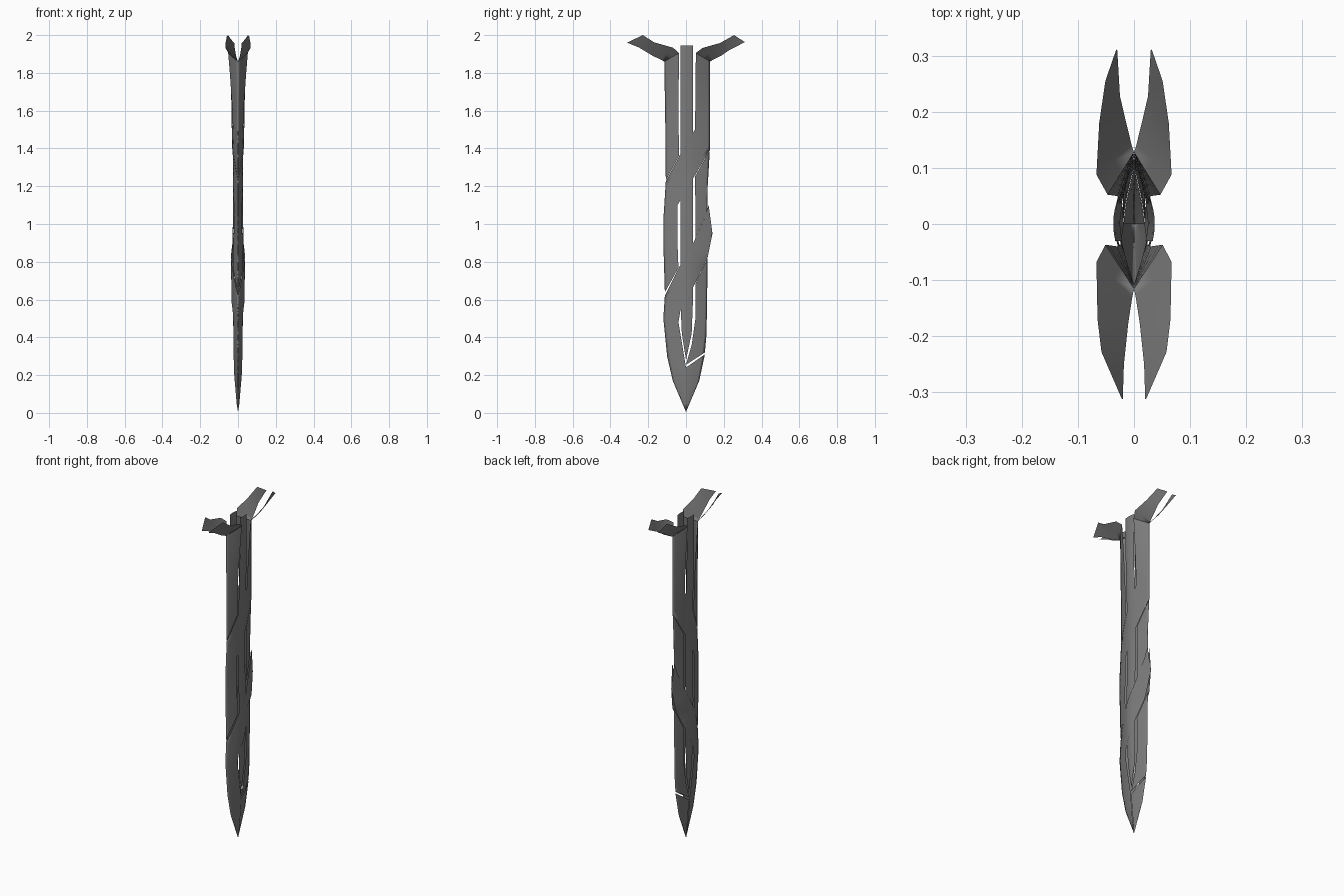
import bpy, bmesh
from mathutils import Vector

if "Cube" in bpy.data.objects:
    bpy.data.objects.remove(bpy.data.objects["Cube"])

# Profiles of the sheath: z against half width and front/back edge positions
WIDTH = [(0, 0), (.2, .017), (.5, .029), (.7, .034), (.85, .034), (1, .028),
         (1.3, .027), (1.6, .039), (1.86, .06), (1.91, .066), (2, .066)]
FRONT = [(.01, 0), (.17, .07), (.3, .1), (.5, .12), (.62, .112), (.9, .12),
         (1.02, .12), (1.22, .107), (1.86, .115), (2, .115)]
BACK = [(.01, 0), (.17, .07), (.31, .1), (.47, .11), (.82, .115), (1.1, .115),
        (1.4, .128), (1.86, .128), (2, .128)]

# Dark grey metal
DARK = bpy.data.materials.new("dark_metal")
DARK.diffuse_color = (.2, .2, .2, 1)
DARK.use_nodes = True
DARK.node_tree.nodes["Principled BSDF"].inputs["Base Color"].default_value = DARK.diffuse_color


def lookup(table, z):
    for (a, u), (b, v) in zip(table, table[1:]):
        if z <= b:
            return u + (v - u) * max(0, z - a) / (b - a)
    return table[-1][1]


def on_lens(y, z, offset=0, back_edge=0):
    """Put a side-view point on the pointed-oval surface of the sheath."""
    edge = lookup(FRONT, z) if y < 0 else max(back_edge, lookup(BACK, z))
    t = abs(y) / max(edge, 1e-4)
    if t > .97 or z < .02:
        return Vector((0, y, z))
    return Vector(((lookup(WIDTH, z) + offset) * (1 - t ** 1.4), y, z))


def on_strip(y, z):
    """The centre strip stays slimmer than the flaring mouth."""
    p = on_lens(y, z, -.002)
    p.x = min(p.x, .037 - 4 * y * y)
    return p


def sheet(name, rows, place, cols=6, sub=3):
    """Loft between paired edge points, mirrored across x."""
    fine = []
    for (a, b), (c, d) in zip(rows, rows[1:]):
        for k in range(sub):
            f = k / sub
            fine.append((Vector(a).lerp(Vector(c), f), Vector(b).lerp(Vector(d), f)))
    fine.append((Vector(rows[-1][0]), Vector(rows[-1][1])))
    bm = bmesh.new()
    grid = [[bm.verts.new(place(*a.lerp(b, i / cols))) for i in range(cols + 1)]
            for a, b in fine]
    for r, s in zip(grid, grid[1:]):
        for i in range(cols):
            bm.faces.new((r[i], r[i + 1], s[i + 1], s[i]))
    bmesh.ops.remove_doubles(bm, verts=bm.verts, dist=.0005)
    bm.normal_update()
    if sum(f.normal.x * f.calc_area() for f in bm.faces) < 0:
        bmesh.ops.reverse_faces(bm, faces=bm.faces)
    me = bpy.data.meshes.new(name)
    bm.to_mesh(me)
    bm.free()
    me.materials.append(DARK)
    ob = bpy.data.objects.new(name, me)
    bpy.context.collection.objects.link(ob)
    mod = ob.modifiers.new("mirror", 'MIRROR')
    mod.merge_threshold = .001
    bpy.context.view_layer.objects.active = ob
    bpy.ops.object.select_all(action='DESELECT')
    ob.select_set(True)
    bpy.ops.object.shade_smooth_by_angle(angle=.6)
    return ob


# Tip, back half
sheet("tip_back", [((0, .005), (0, .005)), ((0, .13), (.07, .17)), ((0, .24), (.1, .31))], on_lens)
# Lower front strand that sweeps over to the back
sheet("lower_wrap", [((0, .005), (0, .005)), ((-.07, .17), (0, .13)), ((-.1, .3), (0, .24)),
                     ((-.12, .5), (-.04, .48)), ((-.112, .62), (-.03, .54)),
                     ((-.04, .765), (.01, .61)), ((.03, .88), (.06, .71)),
                     ((.1, 1.035), (.115, .825)), ((.12, 1.1), (.14, .95))],
      lambda y, z: on_lens(y, z, .003, .142 if z > .8 else 0))
# Back strand between tip and lower wrap
sheet("lower_back_strand", [((0, .255), (.1, .32)), ((.03, .36), (.108, .41)),
                            ((.05, .5), (.11, .5)), ((.05, .685), (.115, .822))], on_lens)
# Middle front strand that sweeps over and becomes the upper back strand
sheet("upper_wrap", [((-.112, .638), (-.04, .768)), ((-.12, .9), (-.045, .9)),
                     ((-.12, 1.02), (-.045, 1.02)), ((-.107, 1.225), (-.045, 1.1)),
                     ((-.03, 1.37), (.04, 1.245)), ((.047, 1.5), (.128, 1.395)),
                     ((.05, 1.65), (.128, 1.63)), ((.052, 1.905), (.128, 1.86))], on_lens)
# Middle back strand
sheet("middle_back_strand", [((.05, .925), (.115, 1.07)), ((.05, 1.1), (.115, 1.2)),
                             ((.047, 1.25), (.126, 1.39))], on_lens)
# Upper front strand
sheet("upper_front_strand", [((-.107, 1.23), (-.037, 1.362)), ((-.11, 1.55), (-.04, 1.6)),
                             ((-.115, 1.86), (-.037, 1.905))], on_lens)
# Straight centre strip
sheet("centre_strip", [((0, .28), (0, .28)), ((-.022, .42), (.03, .42)),
                       ((-.03, .6), (.037, .6)), ((-.03, 1.3), (.037, 1.3)),
                       ((-.03, 1.945), (.037, 1.945))], on_strip)

# Flared mouth wings, inner edge against outer edge
front_wing = [((0, -.115, 1.86), (.051, -.037, 1.905)),
              ((.003, -.13, 1.868), (.067, -.068, 1.933)),
              ((.01, -.175, 1.89), (.065, -.17, 1.962)),
              ((.018, -.25, 1.935), (.058, -.228, 2.0)),
              ((.02, -.312, 1.96), (.022, -.311, 1.961))]
back_wing = [((0, .128, 1.86), (.047, .052, 1.905)),
             ((.004, .14, 1.868), (.067, .088, 1.932)),
             ((.015, .185, 1.89), (.062, .18, 1.958)),
             ((.025, .228, 1.92), (.051, .255, 2.0)),
             ((.03, .312, 1.963), (.032, .31, 1.964))]
for name, rows in (("front_wing", front_wing), ("back_wing", back_wing)):
    sheet(name, rows, lambda *p: Vector(p), cols=2, sub=1)
